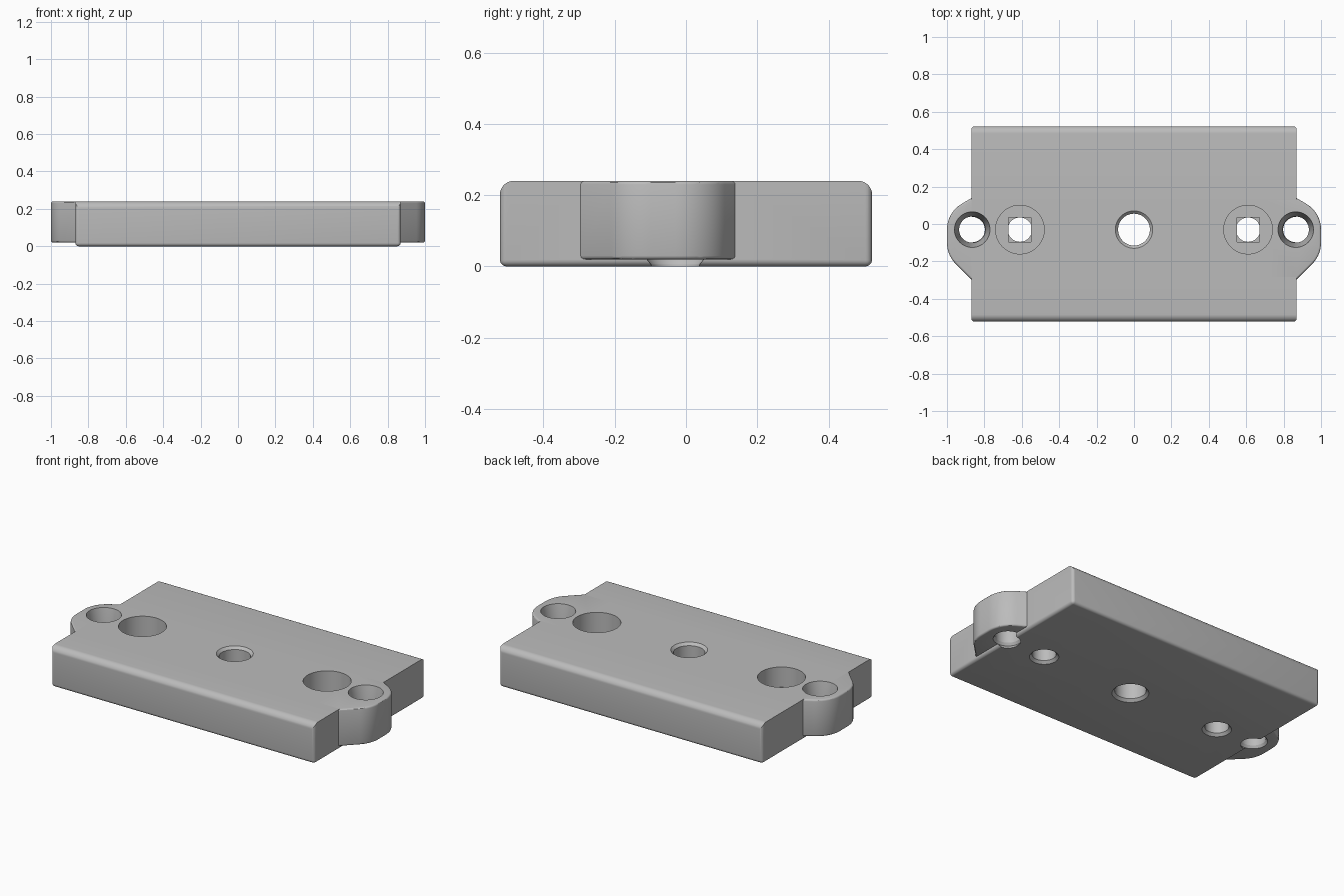
import bpy, bmesh, math
from mathutils import Vector

cube = bpy.data.objects.get("Cube")
if cube:
    bpy.data.objects.remove(cube, do_unlink=True)

HX, HY, TOP = 0.87, 0.522, 0.24
HOLE_Y = -0.03

grey = bpy.data.materials.new("plain grey")
grey.use_nodes = True
colour = (0.5, 0.5, 0.5, 1)
grey.diffuse_color = colour
grey.node_tree.nodes["Principled BSDF"].inputs["Base Color"].default_value = colour


def make_object(name, bm):
    bmesh.ops.recalc_face_normals(bm, faces=bm.faces[:])
    mesh = bpy.data.meshes.new(name)
    bm.to_mesh(mesh)
    bm.free()
    mesh.materials.append(grey)
    obj = bpy.data.objects.new(name, mesh)
    bpy.context.collection.objects.link(obj)
    return obj


def prism(points, offset):
    """Closed outline pushed along an offset."""
    bm = bmesh.new()
    face = bm.faces.new([bm.verts.new(p) for p in points])
    new = bmesh.ops.extrude_face_region(bm, geom=[face])["geom"]
    verts = [v for v in new if isinstance(v, bmesh.types.BMVert)]
    bmesh.ops.translate(bm, verts=verts, vec=offset)
    return bm


def box(name, lo, hi):
    pts = [(lo[0], lo[1], lo[2]), (hi[0], lo[1], lo[2]),
           (hi[0], hi[1], lo[2]), (lo[0], hi[1], lo[2])]
    return make_object(name, prism(pts, Vector((0, 0, hi[2] - lo[2]))))


def round_edges(bm, rule, radius, segments=5):
    edges = [e for e in bm.edges if rule(*(v.co for v in e.verts))]
    bmesh.ops.bevel(bm, geom=edges, offset=radius, segments=segments,
                    profile=0.5, affect='EDGES')


def turned(name, x, profile, sides=64):
    """Solid of revolution from (radius, height) pairs."""
    bm = bmesh.new()
    rings = []
    for r, z in profile:
        rings.append([bm.verts.new((x + r * math.cos(i * math.tau / sides),
                                    HOLE_Y + r * math.sin(i * math.tau / sides), z))
                      for i in range(sides)])
    for a, b in zip(rings, rings[1:]):
        for i in range(sides):
            j = (i + 1) % sides
            bm.faces.new((a[i], a[j], b[j], b[i]))
    bm.faces.new(rings[0])
    bm.faces.new(rings[-1])
    return make_object(name, bm)


def combine(target, tool, operation):
    mod = target.modifiers.new(operation.lower(), 'BOOLEAN')
    mod.operation, mod.object, mod.solver = operation, tool, 'EXACT'
    bpy.context.view_layer.objects.active = target
    bpy.ops.object.modifier_apply(modifier=mod.name)
    bpy.data.objects.remove(tool, do_unlink=True)


# Plate: rounded front and back top edges, sharp top ends
outline = [(-HX, -HY, 0), (HX, -HY, 0), (HX, HY, 0), (-HX, HY, 0)]
bm = prism(outline, Vector((0, 0, 0.4)))
round_edges(bm, lambda a, b: abs(a.z - b.z) > 0.1 or max(a.z, b.z) < 0.01, 0.018)
plate = make_object("mounting_plate", bm)

W = HY + 0.0002
section = [(-1, -W, -0.1), (-1, W, -0.1), (-1, W, TOP), (-1, -W, TOP)]
bm = prism(section, Vector((2, 0, 0)))
round_edges(bm, lambda a, b: abs(a.x - b.x) > 1 and a.z > 0.1, 0.038, 8)
combine(plate, make_object("top_rounding", bm), 'INTERSECT')

# Ears: rounded lugs on both ends
for side in (-1, 1):
    pts = [(0.7, -0.296), (0.87, -0.296)]
    pts += [(0.84 + 0.16 * math.cos(math.radians(a)), -0.1 + 0.16 * math.sin(math.radians(a)))
            for a in range(-45, 1, 5)]
    pts += [(0.84 + 0.16 * math.cos(math.radians(a)), HOLE_Y + 0.16 * math.sin(math.radians(a)))
            for a in range(0, 61, 5)]
    pts += [(0.87, 0.138), (0.7, 0.138)]
    bm = prism([(side * x, y, 0.02) for x, y in pts], Vector((0, 0, TOP - 0.02)))
    round_edges(bm, lambda a, b: abs(a.z - b.z) < 0.01, 0.01, 3)
    combine(plate, make_object("ear", bm), 'UNION')

# Holes: chamfered centre, bored inner pair, tapered ear pair
centre = [(0.105, -0.005), (0.085, 0.015), (0.085, TOP - 0.015), (0.105, TOP + 0.005)]
combine(plate, turned("centre_hole", 0, centre), 'DIFFERENCE')
for side in (-1, 1):
    x = side * 0.61
    combine(plate, turned("bore", x, [(0.13, 0.12), (0.13, 0.3)]), 'DIFFERENCE')
    combine(plate, box("neck", (x - 0.06, HOLE_Y - 0.065, 0.095),
                       (x + 0.06, HOLE_Y + 0.065, 0.13)), 'DIFFERENCE')
    shank = [(0.085, -0.005), (0.065, 0.015), (0.065, 0.105)]
    combine(plate, turned("shank_hole", x, shank), 'DIFFERENCE')
    ear_hole = [(0.066, -0.02), (0.068, 0.005), (0.08, 0.02), (0.07, 0.035),
                (0.07, 0.1), (0.095, TOP), (0.095, 0.3)]
    combine(plate, turned("ear_hole", side * 0.865, ear_hole), 'DIFFERENCE')

# Smooth shading with crisp edges
plate.select_set(True)
bpy.context.view_layer.objects.active = plate
bpy.ops.object.shade_smooth_by_angle(angle=math.radians(30))
